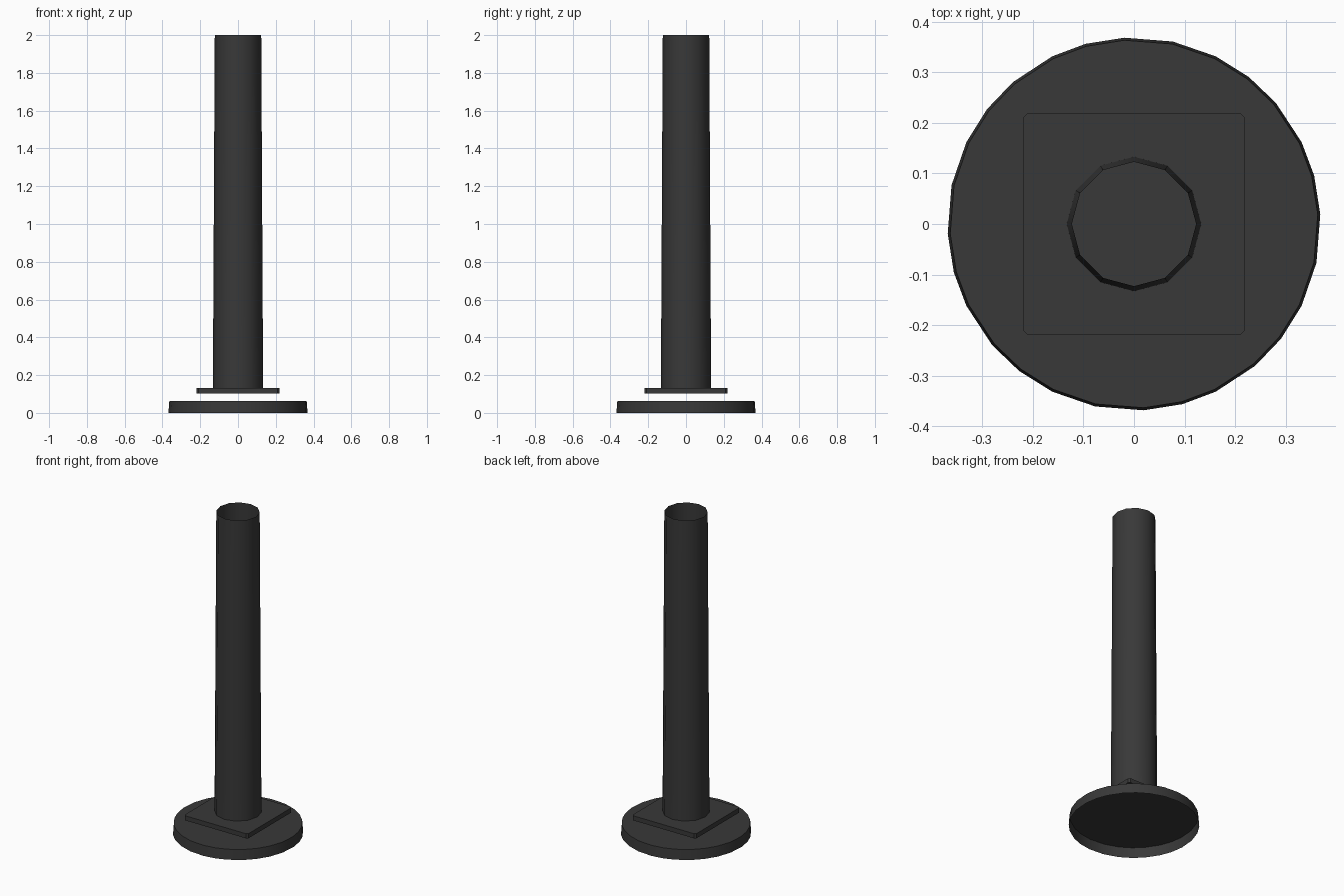
import bpy
import bmesh
from math import cos, sin, radians

cube = bpy.data.objects.get("Cube")
if cube:
    bpy.data.objects.remove(cube, do_unlink=True)

# Single dark finish
DARK = (0.04, 0.04, 0.04, 1.0)
mat = bpy.data.materials.new("dark_grey_metal")
mat.use_nodes = True
mat.diffuse_color = DARK
bsdf = mat.node_tree.nodes["Principled BSDF"]
bsdf.inputs["Base Color"].default_value = DARK
bsdf.inputs["Roughness"].default_value = 0.6


def circle(angles, radius):
    return [(radius * cos(radians(a)), radius * sin(radians(a))) for a in angles]


def loft(name, lower, upper, z0, z1, cap):
    """Wall between two outlines, closed on top if cap is set."""
    bm = bmesh.new()
    low = [bm.verts.new((x, y, z0)) for x, y in lower]
    top = [bm.verts.new((x, y, z1)) for x, y in upper]
    n = len(low)
    for i in range(n):
        j = (i + 1) % n
        bm.faces.new((low[i], low[j], top[j], top[i]))
    if cap:
        bm.faces.new(top)
    mesh = bpy.data.meshes.new(name)
    bm.to_mesh(mesh)
    bm.free()
    mesh.materials.append(mat)
    obj = bpy.data.objects.new(name, mesh)
    bpy.context.collection.objects.link(obj)
    bpy.ops.object.select_all(action='DESELECT')
    obj.select_set(True)
    bpy.context.view_layer.objects.active = obj
    bpy.ops.object.shade_smooth_by_angle(angle=radians(40))
    return obj


# Round base, hollow underneath; one quarter of the rim repeated four times
quarter = (3, 15, 26, 40.5, 52, 64, 78)
rim = [q * 90 + a for q in range(4) for a in quarter]
loft("round_base", circle(rim, 0.369), circle(rim, 0.364), 0, 0.063, True)

# Square mounting plate with clipped corners, floating above the base
h, c = 0.22, 0.21
plate = [(h, -c), (h, c), (c, h), (-c, h), (-h, c), (-h, -c), (-c, -h), (c, -h)]
loft("mounting_plate", plate, plate, 0.103, 0.132, True)

# Tapered twelve-sided pole, open at the top
sides = range(0, 360, 30)
loft("pole", circle(sides, 0.133), circle(sides, 0.123), 0.132, 2, False)
